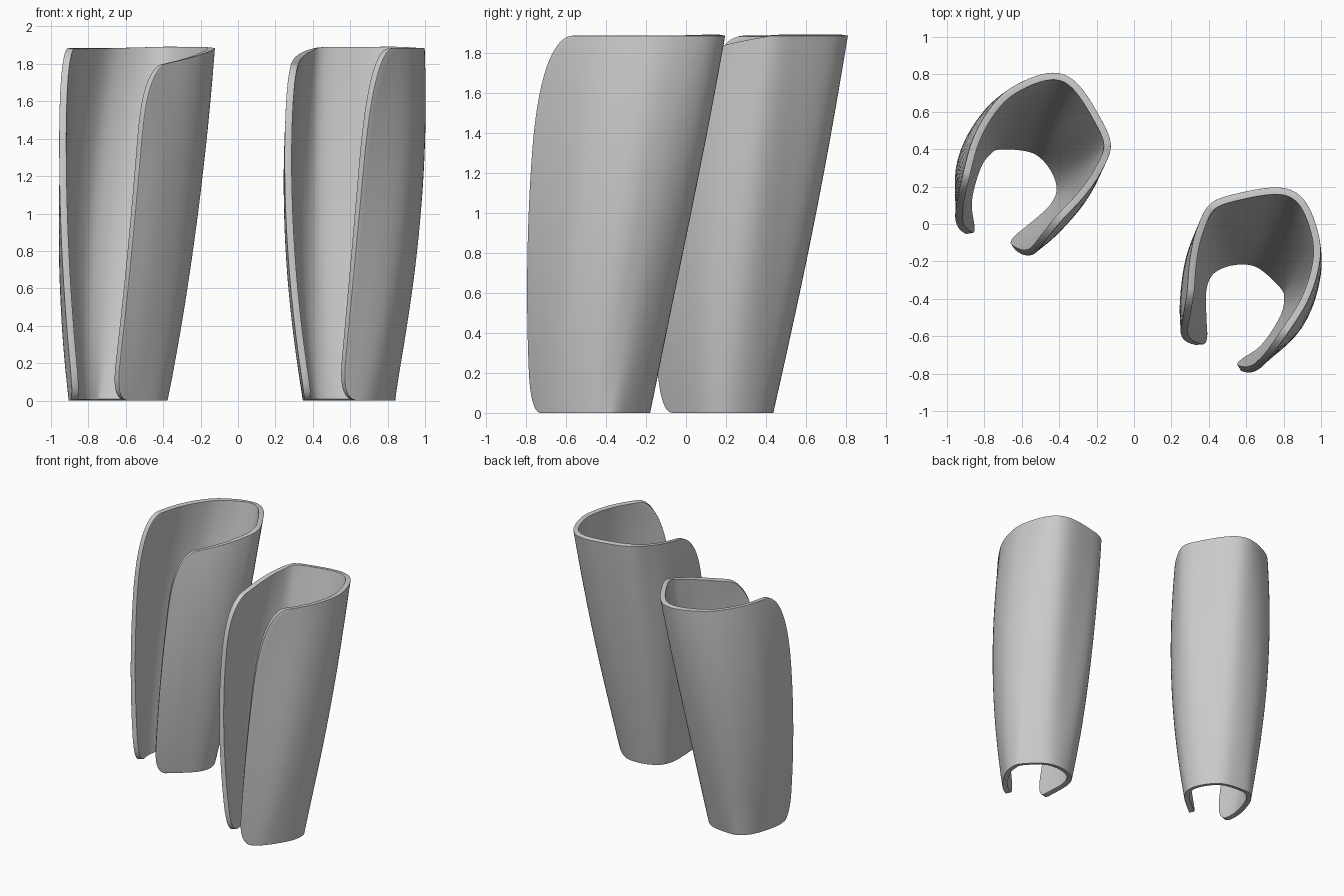
import bpy, math
from mathutils import Vector

if "Cube" in bpy.data.objects:
    bpy.data.objects.remove(bpy.data.objects["Cube"])

H = 1.885
# Outer plan curves of one guard at bottom, middle and top: straight flap -> back -> curved flap
LOW = [(.36, -.65), (.35, -.5), (.35, -.35), (.39, -.25), (.48, -.195), (.6, -.18),
       (.7, -.215), (.82, -.33), (.84, -.41), (.81, -.52), (.70, -.68), (.555, -.775)]
MID = [(.26, -.61), (.25, -.45), (.272, -.25), (.325, -.12), (.42, -.03), (.58, .0),
       (.74, .0), (.85, -.07), (.94, -.2), (.965, -.36), (.87, -.59), (.64, -.79)]
TOP = [(.27, -.5), (.285, -.35), (.30, -.18), (.335, -.03), (.41, .11), (.58, .17),
       (.78, .195), (.90, .14), (.975, -.01), (.995, -.19), (.92, -.43), (.73, -.71)]
N = len(LOW) - 1


def spline(pts, t):
    i = min(max(int(t), 0), N - 1)
    f = t - i
    p = [Vector(pts[min(max(k, 0), N)]) for k in (i - 1, i, i + 1, i + 2)]
    return .5 * (2 * p[1] + (p[2] - p[0]) * f + (2 * p[0] - 5 * p[1] + 4 * p[2] - p[3]) * f * f
                 + (3 * p[1] - p[0] - 3 * p[2] + p[3]) * f ** 3)


def corner(d, h, r):
    # how far a rounded corner cuts back at distance d from the rim
    if d >= h:
        return 0
    return r * (1 - math.sqrt(max(0, 1 - (1 - d / h) ** 2)))


def surface(t, z):
    s = z / H
    m = .48
    a = (s - m) * (s - 1) / m
    b = s * (s - 1) / (m * (m - 1))
    c = s * (s - m) / (1 - m)
    return spline(LOW, t) * a + spline(MID, t) * b + spline(TOP, t) * c


def guard(name, mirrored):
    nu, nv = 72, 48
    verts = []
    ang = math.radians(-48)
    for j in range(nv + 1):
        z = H * .5 * (1 - math.cos(math.pi * j / nv))
        t0 = corner(z, .2, .6) + corner(H - z, .45, 1.0)
        t1 = N - corner(z, .2, .6) - corner(H - z, .6, .55)
        for i in range(nu + 1):
            t = t0 + (t1 - t0) * i / nu
            p = surface(t, z)
            # rim dips toward the straight flap
            w = max(0, 1 - t / 4)
            zz = z - .11 * w * (z / H) ** 4
            if mirrored:
                dx, dy = -p.x + .33, p.y + .63
                p = Vector((-.62 + dx * math.cos(ang) - dy * math.sin(ang),
                            -.13 + dx * math.sin(ang) + dy * math.cos(ang)))
            verts.append((p.x, p.y, zz))
    faces = []
    for j in range(nv):
        for i in range(nu):
            k = j * (nu + 1) + i
            f = (k, k + 1, k + nu + 2, k + nu + 1)
            faces.append(f[::-1] if mirrored else f)
    me = bpy.data.meshes.new(name)
    me.from_pydata(verts, [], faces)
    ob = bpy.data.objects.new(name, me)
    bpy.context.collection.objects.link(ob)
    # wall thickness grows inward, then the rim is softened
    so = ob.modifiers.new("thickness", 'SOLIDIFY')
    so.thickness = .038
    so.offset = 1
    bv = ob.modifiers.new("soft_rim", 'BEVEL')
    bv.width = .014
    bv.segments = 3
    bv.limit_method = 'ANGLE'
    bv.angle_limit = math.radians(50)
    for p in me.polygons:
        p.use_smooth = True
    return ob


guard("right_shin_guard", False)
guard("left_shin_guard", True)
